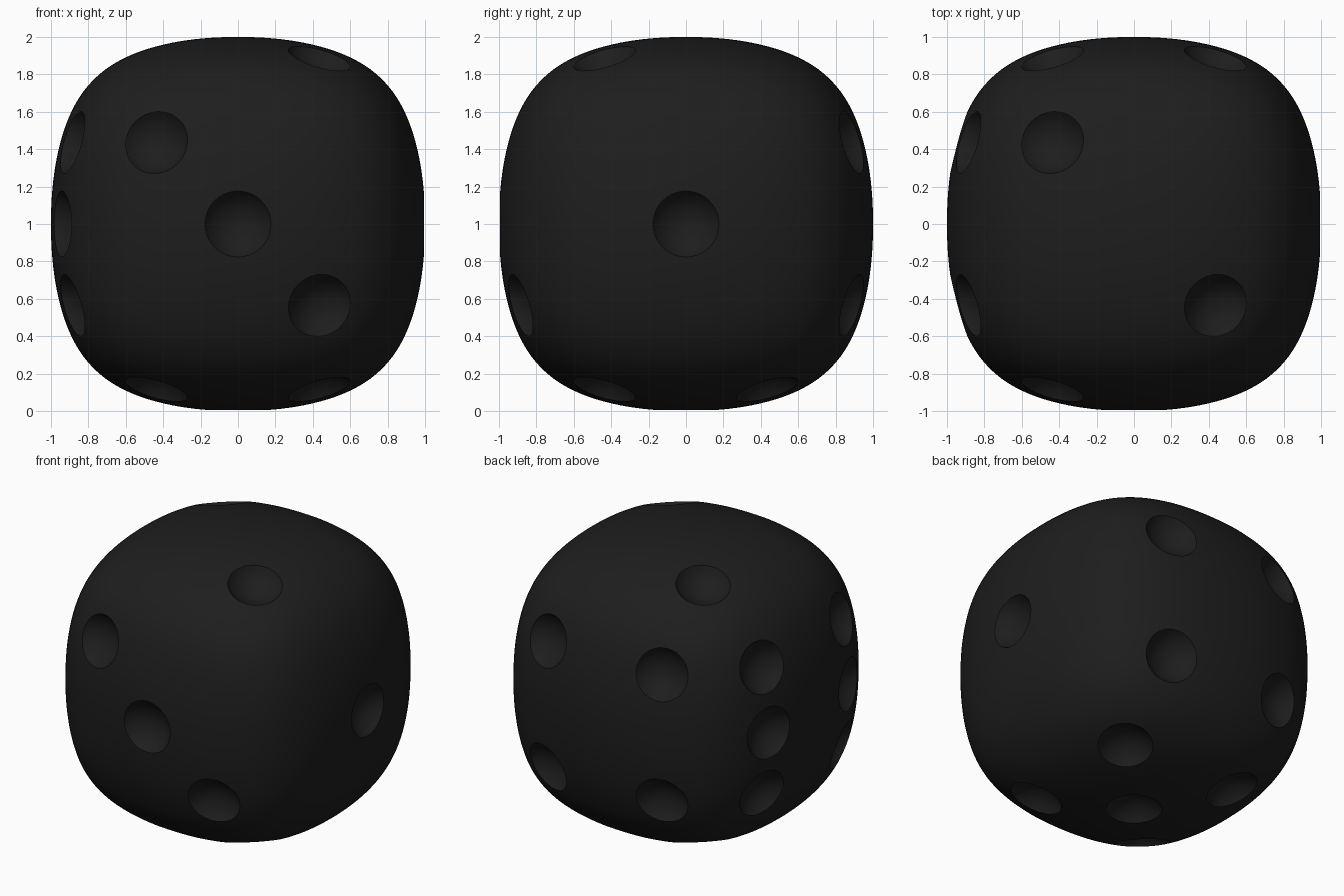
import bpy, bmesh, math
from mathutils import Vector, Matrix

if "Cube" in bpy.data.objects:
    bpy.data.objects.remove(bpy.data.objects["Cube"])

DOME, M, K = 0.304, 2.2, 12    # face bulge, its exponent, edge tightness
CENTRE = Vector((0, 0, 1))
RIM, DEPTH, SAG = 0.1765, 0.10, 0.007
BALL = (RIM * RIM + DEPTH * DEPTH) / (2 * DEPTH)
S = 0.44           # pip spacing

black = bpy.data.materials.new("matte black")
black.diffuse_color = (0.0125, 0.0125, 0.0125, 1)
black.use_nodes = True
black.node_tree.nodes["Principled BSDF"].inputs["Base Color"].default_value = black.diffuse_color


def field(p):
    # three pairs of domed faces, blended smoothly; 1 on the surface
    a = [abs(c) for c in p]
    b = [DOME * c ** M for c in a]
    t = sum(b)
    return sum((a[i] + t - b[i]) ** K for i in range(3))


def solve(point_at, lo, hi):
    for _ in range(30):
        mid = (lo + hi) / 2
        if field(point_at(mid)) < 1:
            lo = mid
        else:
            hi = mid
    return point_at(lo)


def make_object(name, bm):
    mesh = bpy.data.meshes.new(name)
    bm.to_mesh(mesh)
    bm.free()
    mesh.materials.append(black)
    obj = bpy.data.objects.new(name, mesh)
    bpy.context.collection.objects.link(obj)
    return obj


# Body: gridded cube projected onto the rounded shape
bm = bmesh.new()
bmesh.ops.create_cube(bm, size=2)
bmesh.ops.subdivide_edges(bm, edges=bm.edges[:], cuts=39, use_grid_fill=True)
for v in bm.verts:
    d = Vector([math.tan(c * math.pi / 4) for c in v.co])
    v.co = CENTRE + solve(lambda t: d * t, 0.3, 1.01)
bmesh.ops.recalc_face_normals(bm, faces=bm.faces[:])
body = make_object("die_body", bm)

# Pips: face axis, then positions given in the two remaining axes
corners = [(-S, -S), (-S, S), (S, -S), (S, S)]
faces = [
    (0, 1, [(0, 0)]),                              # right: one
    (2, 1, [(-S, S), (S, -S)]),                    # top: two
    (1, -1, [(-S, S), (0, 0), (S, -S)]),           # front: three
    (1, 1, corners),                               # back: four
    (2, -1, corners + [(0, 0)]),                   # bottom: five
    (0, -1, corners + [(-S, 0), (S, 0)]),          # left: six
]
bm = bmesh.new()
for axis, side, pips in faces:
    others = [i for i in range(3) if i != axis]
    for pip in pips:
        def at(h):
            q = Vector((0, 0, 0))
            q[others[0]], q[others[1]] = pip
            q[axis] = side * h
            return q
        p = solve(at, 0.5, 1.01)
        e = 1e-3
        normal = Vector([field(p + Vector(u) * e) - field(p - Vector(u) * e)
                         for u in ((1, 0, 0), (0, 1, 0), (0, 0, 1))]).normalized()
        turn = normal.to_track_quat('Z', 'Y').to_matrix().to_4x4()
        place = Matrix.Translation(CENTRE + p + normal * (BALL - DEPTH - SAG)) @ turn
        bmesh.ops.create_uvsphere(bm, u_segments=40, v_segments=28, radius=BALL, matrix=place)
cutter = make_object("pip_cutter", bm)
cutter.hide_render = True

# Carve the dimples
mod = body.modifiers.new("pips", 'BOOLEAN')
mod.operation = 'DIFFERENCE'
mod.solver = 'EXACT'
mod.object = cutter
bpy.ops.object.select_all(action='DESELECT')
body.select_set(True)
bpy.context.view_layer.objects.active = body
bpy.ops.object.modifier_apply(modifier=mod.name)
bpy.data.objects.remove(cutter, do_unlink=True)
bpy.ops.object.shade_smooth_by_angle(angle=math.radians(30))
